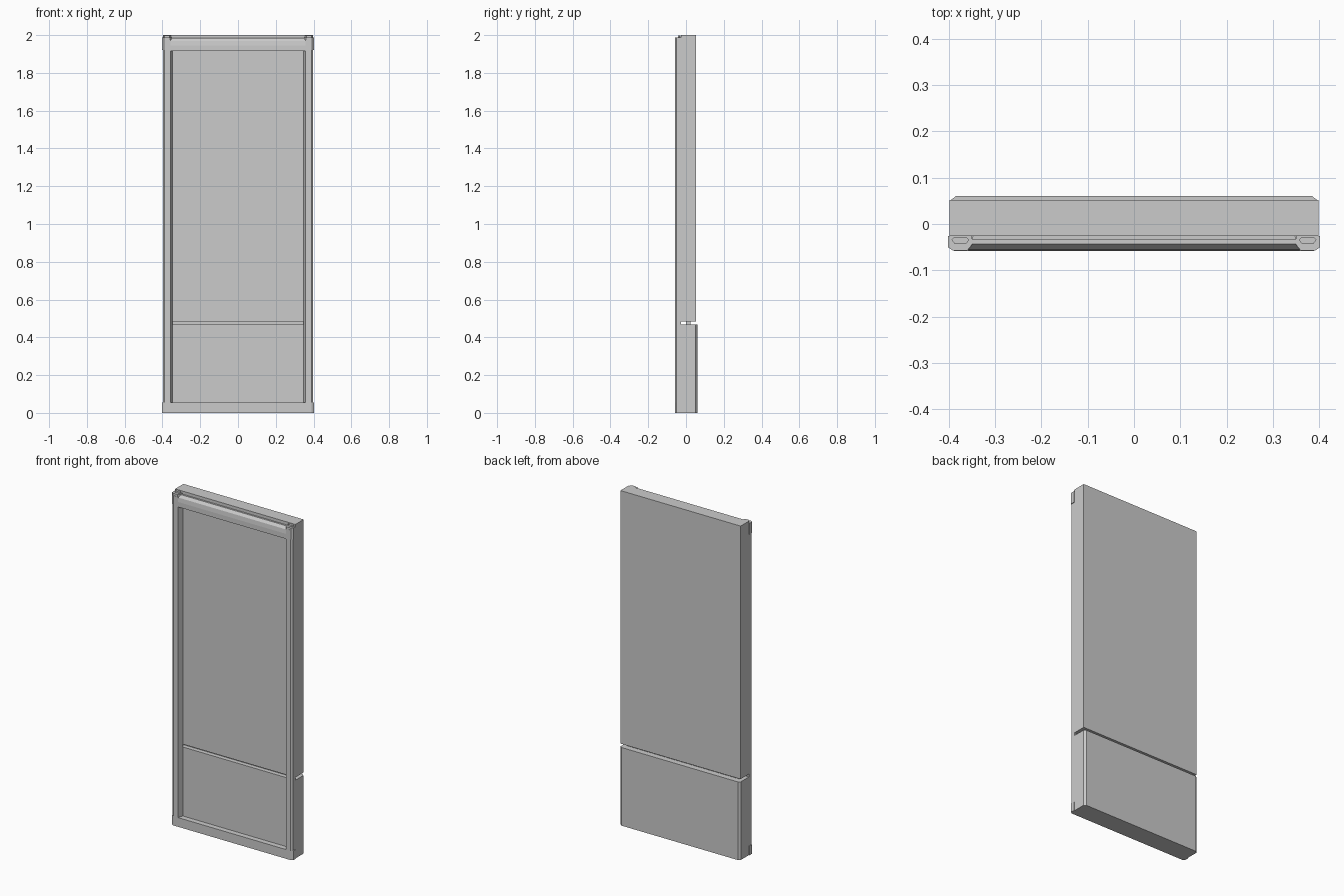
import bpy
import bmesh

cube = bpy.data.objects.get("Cube")
if cube:
    bpy.data.objects.remove(cube, do_unlink=True)

grey = bpy.data.materials.new("light_grey")
grey.use_nodes = True
colour = (0.6, 0.6, 0.6, 1)
grey.diffuse_color = colour
grey.node_tree.nodes["Principled BSDF"].inputs["Base Color"].default_value = colour


def prism(name, profile, start, end, axis="z"):
    """Extrude an (x, y) profile along z, or a (y, z) profile along x."""
    def place(a, b, t):
        return (a, b, t) if axis == "z" else (t, a, b)
    bm = bmesh.new()
    face = bm.faces.new([bm.verts.new(place(a, b, start)) for a, b in profile])
    top = bmesh.ops.extrude_face_region(bm, geom=[face])["geom"]
    shift = place(0, 0, end - start)
    bmesh.ops.translate(bm, vec=shift, verts=[v for v in top if isinstance(v, bmesh.types.BMVert)])
    bmesh.ops.recalc_face_normals(bm, faces=bm.faces)
    mesh = bpy.data.meshes.new(name)
    bm.to_mesh(mesh)
    bm.free()
    mesh.materials.append(grey)
    obj = bpy.data.objects.new(name, mesh)
    bpy.context.collection.objects.link(obj)
    return obj


def box(name, x0, x1, y0, y1, z0, z1):
    return prism(name, [(x0, y0), (x1, y0), (x1, y1), (x0, y1)], z0, z1)


# Main cabinet, with an open seam between upper and lower parts
box("upper_body", -0.398, 0.398, -0.026, 0.052, 0.485, 2.0)
box("seam_core", -0.37, 0.37, 0.0, 0.025, 0.46, 0.49)
prism("lower_body", [(-0.398, -0.026), (0.398, -0.026), (0.398, 0.05),
                     (0.385, 0.06), (-0.385, 0.06), (-0.398, 0.05)], 0, 0.468)

# Raised front frame: top rail slopes back, bottom rail sits on the floor
prism("top_rail", [(-0.032, 1.915), (-0.058, 1.915), (-0.058, 1.945),
                   (-0.055, 1.97), (-0.043, 1.985), (-0.032, 1.985)], -0.36, 0.36, "x")
prism("bottom_rail", [(-0.4, -0.026), (-0.4, -0.05), (-0.388, -0.058),
                      (0.388, -0.058), (0.4, -0.05), (0.4, -0.026)], 0, 0.055)

# Mirrored stiles, corner caps and hinge pins
for side, label in ((1, "left"), (-1, "right")):
    def flip(points):
        return [(side * x, y) for x, y in points]

    prism(label + "_stile", flip([(0.398, -0.026), (0.398, -0.05), (0.388, -0.058),
                                  (0.358, -0.058), (0.347, -0.026)]), 0.055, 1.975)
    prism(label + "_corner_cap", flip([(0.35, -0.026), (0.402, -0.026), (0.402, -0.05),
                                       (0.392, -0.057), (0.36, -0.057),
                                       (0.35, -0.045)]), 1.92, 1.988)
    prism(label + "_hinge_pin", flip([(0.362, -0.028), (0.388, -0.028), (0.394, -0.034),
                                      (0.388, -0.042), (0.362, -0.042),
                                      (0.356, -0.034)]), 1.98, 1.998)
    prism(label + "_foot_cap", flip([(0.39, -0.026), (0.402, -0.026), (0.402, -0.05),
                                     (0.39, -0.057)]), 0, 0.055)
